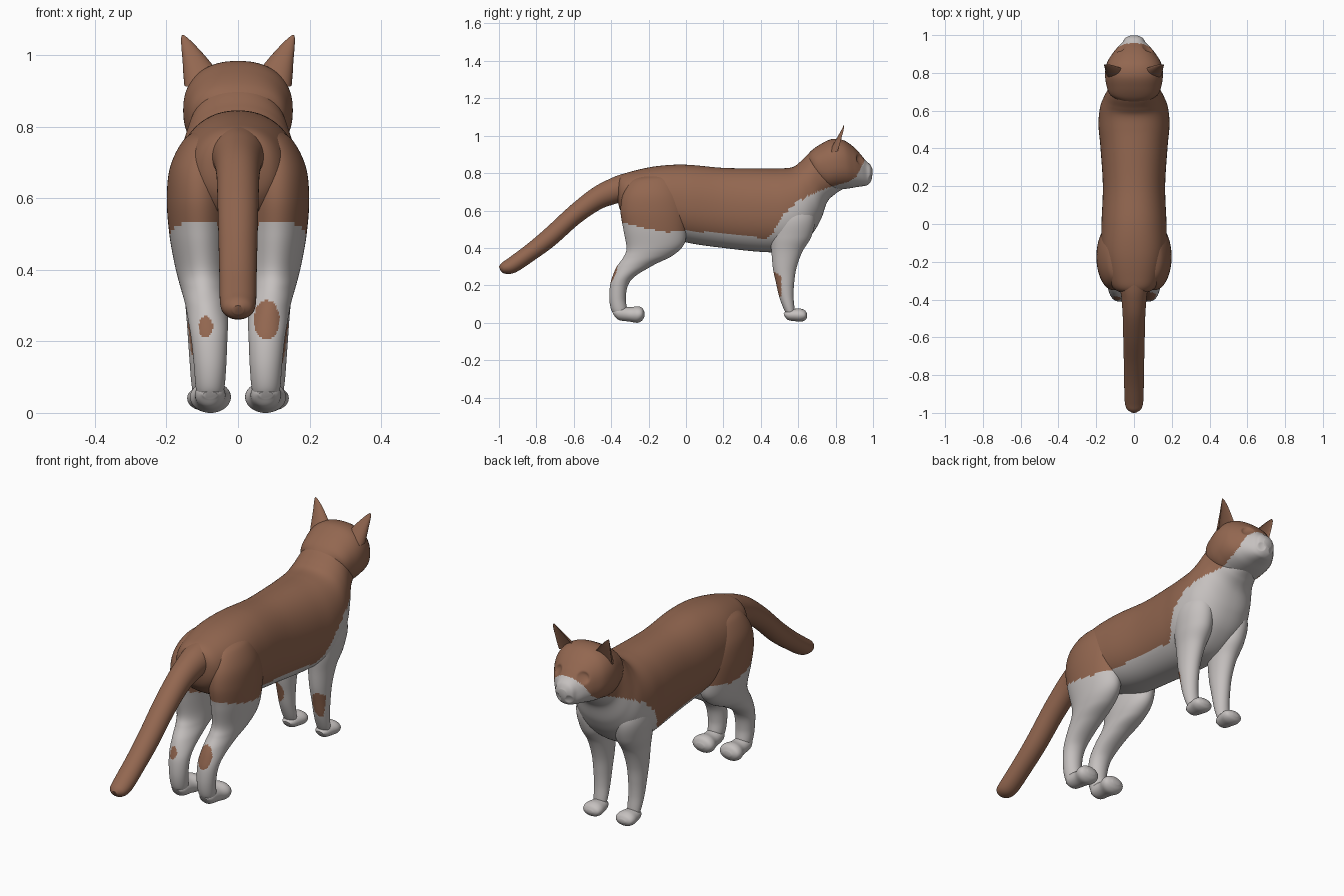
import bpy, bmesh, math
from mathutils import Vector


def material(name, rgb):
    m = bpy.data.materials.new(name)
    m.diffuse_color = (*rgb, 1)
    return m


BROWN = material("brown fur", (0.29, 0.135, 0.08))
WHITE = material("white fur", (0.56, 0.53, 0.52))

# Height of the brown/white border along the length of the animal (y, z)
BORDER = [(-.42, .555), (-.35, .54), (-.22, .505), (-.1, .482), (0, .495), (.2, .475),
          (.43, .45), (.47, .49), (.5, .55), (.53, .59), (.6, .65), (.7, .70),
          (.8, .735), (.87, .755), (.91, .78), (.93, .82), (.95, .855), (.97, .91), (1.1, .95)]

# Brown spots on the back of the legs (x, y, z, half width, half height)
SPOTS = [(.08, -.39, .26, .036, .055), (-.09, -.40, .24, .02, .03),
         (.115, .475, .205, .034, .065), (-.115, .475, .215, .034, .055)]


def border_height(y):
    for (y0, z0), (y1, z1) in zip(BORDER, BORDER[1:]):
        if y <= y1:
            return z0 + (z1 - z0) * max(0, y - y0) / (y1 - y0)
    return BORDER[-1][1]


def is_white(c):
    for x, y, z, w, h in SPOTS:
        if abs(c.y - y) < .035 and ((c.x - x) / w) ** 2 + ((c.z - z) / h) ** 2 < 1:
            return False
    return c.z < border_height(c.y)


def spline(a, b, c, d, t):
    return [.5 * (2 * q + (r - p) * t + (2 * p - 5 * q + 4 * r - s) * t * t
                  + (3 * q - p - 3 * r + s) * t ** 3) for p, q, r, s in zip(a, b, c, d)]


def loft(name, sections, seg=72, sub=9, power=2.0, scoop=1.0, all_brown=False, dents=()):
    """Skin smooth rings; a section is (y1, z1, y2, z2, half width, x centre)."""
    pts = [(*s, 0)[:6] for s in sections]
    pts = [pts[0]] + pts + [pts[-1]]
    rings = [spline(*pts[i:i + 4], k / sub) for i in range(len(pts) - 3) for k in range(sub)]
    rings.append(list(pts[-1]))
    bm = bmesh.new()
    loops = []
    for y1, z1, y2, z2, w, xc in rings:
        loop = []
        for k in range(seg):
            a = 2 * math.pi * k / seg
            u, v = [math.copysign(abs(f) ** (2 / power), f) for f in (math.cos(a), math.sin(a))]
            if v > 0:
                v *= scoop
            p = Vector((xc + w * u, (y1 + y2) / 2 + v * (y2 - y1) / 2,
                        max(0, (z1 + z2) / 2 + v * (z2 - z1) / 2)))
            for centre, radius, depth in dents:
                d = (p - Vector(centre)).length / radius
                if d < 1:
                    p.y -= depth * (1 - d * d)
            loop.append(bm.verts.new(p))
        loops.append(loop)
    for a, b in zip(loops, loops[1:]):
        for k in range(seg):
            n = (k + 1) % seg
            bm.faces.new((a[k], a[n], b[n], b[k]))
    bm.faces.new(loops[0])
    bm.faces.new(loops[-1])
    bmesh.ops.recalc_face_normals(bm, faces=bm.faces)
    for f in bm.faces:
        f.material_index = int(not all_brown and is_white(f.calc_center_median()))
    me = bpy.data.meshes.new(name)
    bm.to_mesh(me)
    bm.free()
    me.materials.append(BROWN)
    me.materials.append(WHITE)
    ob = bpy.data.objects.new(name, me)
    bpy.context.collection.objects.link(ob)
    bpy.context.view_layer.objects.active = ob
    ob.select_set(True)
    bpy.ops.object.shade_smooth_by_angle(angle=math.radians(50))
    ob.select_set(False)


# Trunk and neck
loft("body", [
    (-.37, .73, -.37, .67, .03), (-.35, .785, -.345, .59, .10), (-.28, .812, -.28, .53, .14),
    (-.15, .838, -.15, .48, .17), (0, .845, 0, .43, .172), (.2, .828, .2, .40, .165),
    (.4, .825, .42, .378, .178), (.5, .825, .55, .385, .188), (.57, .832, .66, .46, .18),
    (.61, .86, .72, .55, .16), (.66, .905, .755, .645, .138), (.72, .93, .80, .69, .12),
    (.76, .93, .84, .715, .09)], seg=96, sub=10, power=2.2)

# Head with eye hollows and a mouth crease
loft("head", [
    (.64, .885, .67, .79, .07), (.67, .92, .70, .745, .125), (.72, .955, .76, .708, .147),
    (.78, .982, .82, .712, .153), (.84, .977, .87, .718, .142), (.89, .945, .91, .725, .115),
    (.93, .905, .945, .73, .085), (.96, .868, .968, .735, .06), (.985, .845, .985, .75, .046),
    (.998, .82, .995, .775, .022)], seg=96, power=2.3,
    dents=[((s * .066, .925, .868), .032, .016) for s in (-1, 1)]
    + [((s * .03, .985, .775), .022, .007) for s in (-1, 1)])

# Tail
loft("tail", [
    (-.25, .815, -.28, .67, .07), (-.33, .798, -.34, .645, .074), (-.40, .773, -.38, .635, .067),
    (-.5, .72, -.46, .605, .06), (-.62, .625, -.57, .53, .057), (-.75, .505, -.70, .415, .054),
    (-.85, .42, -.81, .335, .052), (-.95, .345, -.91, .27, .05), (-.985, .32, -.965, .262, .04),
    (-1.0, .30, -.99, .275, .016)], all_brown=True)

for side, s in (("left", -1), ("right", 1)):
    # Hollow pointed ears, open at the front
    loft(side + "_ear", [
        (.765, .91, .855, .92, .05, s * .10), (.785, .95, .856, .95, .049, s * .104),
        (.805, .985, .856, .985, .037, s * .118), (.825, 1.02, .855, 1.02, .023, s * .135),
        (.838, 1.045, .852, 1.045, .011, s * .148), (.843, 1.056, .848, 1.056, .003, s * .154)],
        seg=40, power=2.2, scoop=-.3, all_brown=True)

    # Hind leg from thigh to heel
    loft(side + "_hind_leg", [
        (-.375, .03, -.32, .03, .03, s * .078), (-.40, .07, -.315, .07, .04, s * .078),
        (-.41, .13, -.322, .13, .045, s * .078), (-.406, .20, -.31, .20, .05, s * .08),
        (-.392, .25, -.27, .25, .055, s * .083), (-.37, .30, -.17, .31, .06, s * .088),
        (-.335, .35, -.07, .36, .067, s * .095), (-.318, .40, -.01, .42, .076, s * .10),
        (-.335, .50, .002, .50, .085, s * .107), (-.35, .60, .002, .60, .09, s * .109),
        (-.335, .69, -.02, .69, .082, s * .107), (-.29, .76, -.06, .77, .055, s * .095),
        (-.22, .79, -.12, .80, .02, s * .08)])
    loft(side + "_hind_paw", [
        (-.395, .06, -.385, .04, .02, s * .078), (-.365, .09, -.36, .015, .04, s * .078),
        (-.30, .083, -.30, .006, .045, s * .077), (-.26, .088, -.26, 0, .057, s * .077),
        (-.235, .08, -.235, .012, .05, s * .077), (-.222, .058, -.222, .033, .022, s * .077)],
        seg=48, sub=6)

    # Front leg from shoulder to wrist
    loft(side + "_front_leg", [
        (.545, .03, .585, .03, .028, s * .093), (.52, .08, .58, .08, .035, s * .095),
        (.498, .14, .575, .14, .038, s * .097), (.482, .21, .578, .21, .042, s * .098),
        (.465, .29, .59, .29, .048, s * .098), (.457, .38, .622, .38, .058, s * .098),
        (.452, .46, .67, .46, .073, s * .10), (.46, .56, .69, .56, .078, s * .105),
        (.49, .66, .66, .66, .055, s * .10), (.53, .72, .62, .72, .02, s * .09)])
    loft(side + "_front_paw", [
        (.522, .05, .527, .035, .02, s * .093), (.545, .07, .545, .015, .036, s * .093),
        (.585, .075, .585, .008, .046, s * .092), (.615, .075, .615, .006, .05, s * .092),
        (.637, .065, .637, .014, .042, s * .092), (.648, .048, .648, .03, .018, s * .092)],
        seg=48, sub=6)
